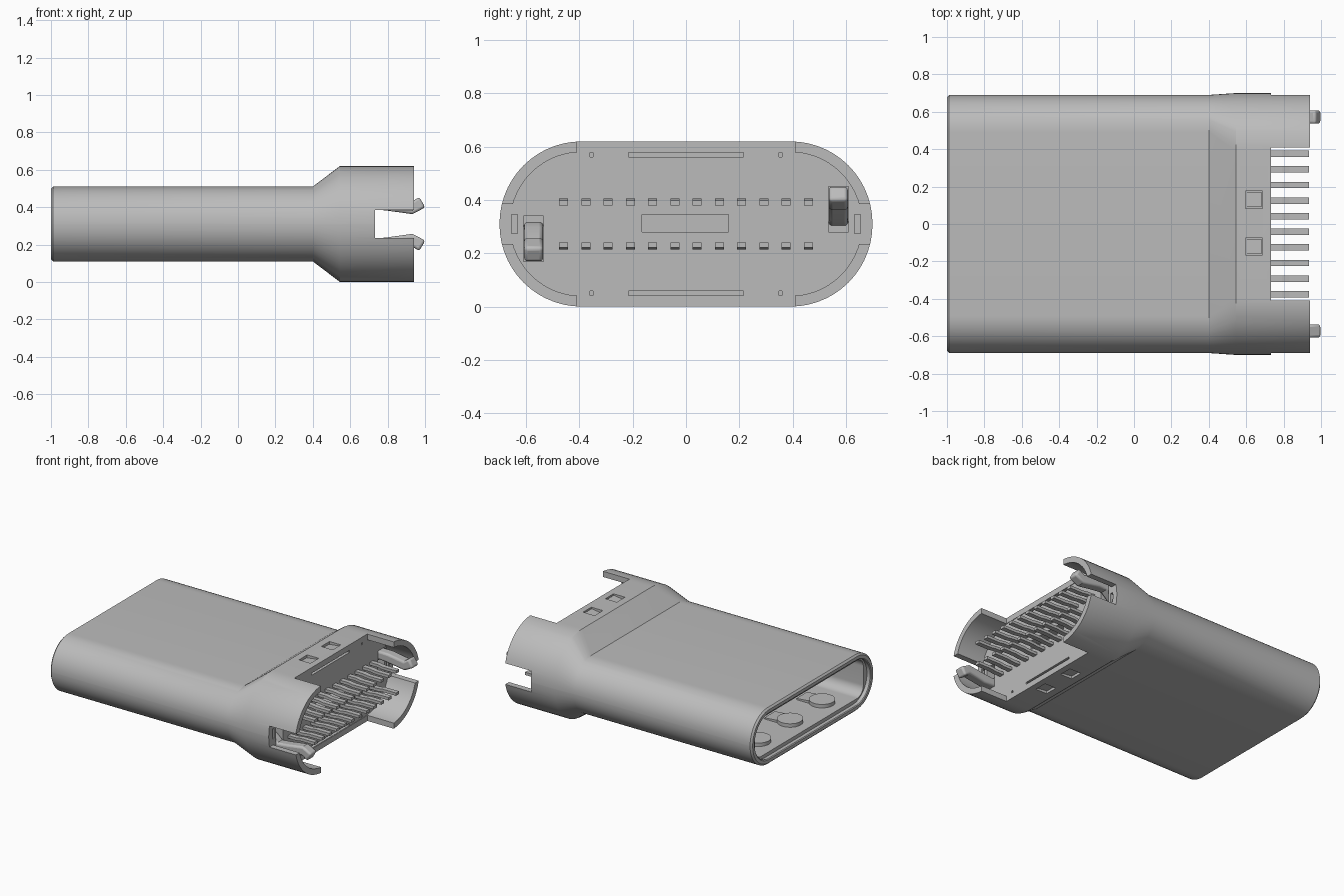
import bpy, bmesh, math
from mathutils import Vector

old = bpy.data.objects.get("Cube")
if old:
    bpy.data.objects.remove(old, do_unlink=True)

ZC = 0.31  # height of the long axis

metal = bpy.data.materials.new("satin_grey")
metal.use_nodes = True
GREY = (0.5, 0.5, 0.5, 1)
metal.diffuse_color = GREY
metal.node_tree.nodes["Principled BSDF"].inputs["Base Color"].default_value = GREY


def make(name, bm):
    bmesh.ops.recalc_face_normals(bm, faces=bm.faces)
    mesh = bpy.data.meshes.new(name)
    bm.to_mesh(mesh)
    bm.free()
    obj = bpy.data.objects.new(name, mesh)
    bpy.context.collection.objects.link(obj)
    mesh.materials.append(metal)
    return obj


def activate(obj):
    bpy.ops.object.select_all(action='DESELECT')
    obj.select_set(True)
    bpy.context.view_layer.objects.active = obj


def smooth(obj, angle=25):
    activate(obj)
    bpy.ops.object.shade_smooth_by_angle(angle=math.radians(angle))


def loft(name, rings, n=14):
    """Skin rounded-rectangle rings given as (x, half width, half height, radius)."""
    bm = bmesh.new()
    loops = []
    for x, hw, hh, r in rings:
        loop = []
        for q, (sy, sz) in enumerate([(1, 1), (-1, 1), (-1, -1), (1, -1)]):
            for i in range(n + 1):
                a = math.pi / 2 * (q + i / n)
                loop.append(bm.verts.new((x, sy * (hw - r) + r * math.cos(a),
                                          ZC + sz * (hh - r) + r * math.sin(a))))
        loops.append(loop)
    for a, b in zip(loops, loops[1:]):
        for i in range(len(a)):
            j = (i + 1) % len(a)
            bm.faces.new((a[i], a[j], b[j], b[i]))
    bm.faces.new(loops[0])
    bm.faces.new(loops[-1])
    return make(name, bm)


def box(name, x, y, z):
    bm = bmesh.new()
    bmesh.ops.create_cube(bm, size=1)
    for v in bm.verts:
        v.co = [(a + b) / 2 + c * (b - a) for (a, b), c in zip((x, y, z), v.co)]
    return make(name, bm)


def strip(bm, path, y, width, thick):
    """Bent flat bar following (x, z) points."""
    pts = [Vector(p) for p in path]
    rows = []
    for i, p in enumerate(pts):
        d = (pts[min(i + 1, len(pts) - 1)] - pts[max(i - 1, 0)]).normalized()
        nrm = Vector((-d.y, d.x)) * thick / 2
        rows.append([bm.verts.new((q.x, y + s * width / 2, q.y))
                     for q, s in ((p + nrm, -1), (p + nrm, 1), (p - nrm, 1), (p - nrm, -1))])
    for a, b in zip(rows, rows[1:]):
        for i in range(4):
            j = (i + 1) % 4
            bm.faces.new((a[i], a[j], b[j], b[i]))
    bm.faces.new(rows[0])
    bm.faces.new(rows[-1])


def flip(z):
    return 2 * ZC - z


# Shell: from the cavity floor, out of the mouth, along the outside, into the rear cup
shell = loft("shell", [
    (0.10, 0.61, 0.135, 0.07),
    (-0.97, 0.61, 0.135, 0.07),
    (-0.97, 0.65, 0.16, 0.158),
    (-0.995, 0.65, 0.16, 0.158),
    (-1.00, 0.656, 0.166, 0.164),
    (-1.00, 0.678, 0.188, 0.186),
    (-0.988, 0.69, 0.20, 0.198),
    (0.40, 0.69, 0.20, 0.198),
    (0.545, 0.70, 0.31, 0.308),
    (0.94, 0.70, 0.31, 0.308),
    (0.94, 0.66, 0.27, 0.268),
    (0.728, 0.66, 0.27, 0.268),
])

# Cutters: rear notches, pockets, windows and slots
cuts = [
    ((0.732, 1.1), (-0.41, 0.41), (-0.2, 0.9)),
    ((0.732, 1.1), (-0.8, 0.8), (0.235, 0.385)),
    ((0.62, 0.80), (-0.165, 0.16), (0.28, 0.345)),
    ((0.60, 0.80), (0.535, 0.61), (0.28, 0.45)),
    ((0.60, 0.80), (-0.61, -0.535), (flip(0.45), flip(0.28))),
]
for s in (1, -1):
    cuts.append(((0.66, 0.80), sorted((s * 0.632, s * 0.655)), (0.275, 0.345)))
    for y in (-0.12, 0.13):
        cuts.append(((0.597, 0.687), (y - 0.046, y + 0.046),
                     sorted((ZC + s * 0.285, ZC + s * 0.35))))
    for y, w in ((0, 0.215), (0.355, 0.006), (-0.355, 0.006)):
        cuts.append(((0.69, 0.80), (y - w, y + w), sorted((ZC + s * 0.252, ZC + s * 0.268))))
for c in cuts:
    cutter = box("cutter", *c)
    cutter.hide_render = True
    mod = shell.modifiers.new("cut", 'BOOLEAN')
    mod.operation = 'DIFFERENCE'
    mod.solver = 'EXACT'
    mod.object = cutter
    activate(shell)
    bpy.ops.object.modifier_apply(modifier=mod.name)
    bpy.data.objects.remove(cutter, do_unlink=True)
smooth(shell)

# Sloping tongues in the square windows
for s, side in ((1, "top"), (-1, "bottom")):
    bm = bmesh.new()
    for y in (-0.12, 0.13):
        strip(bm, [(0.59, ZC + s * 0.285), (0.682, ZC + s * 0.297)], y, 0.08, 0.012)
    make(side + "_window_tongues", bm)

# Two rows of solder pins
for s, side in ((1, "upper"), (-1, "lower")):
    bm = bmesh.new()
    path = [(x, ZC + s * h) for x, h in ((0.70, 0.085), (0.79, 0.085), (0.83, 0.079), (0.935, 0.079))]
    for i in range(12):
        strip(bm, path, (i - 5.5) * 0.0835, 0.034, 0.02)
    make(side + "_pins", bm)

# Latch arms with kinked tips, one turned half round from the other
for s, side in ((1, "left"), (-1, "right")):
    bm = bmesh.new()
    path = [(x, ZC + s * h) for x, h in
            ((0.58, 0.02), (0.64, 0.04), (0.72, 0.108), (0.80, 0.104), (0.93, 0.085), (0.985, 0.117))]
    strip(bm, path, s * 0.572, 0.072, 0.065)
    arm = make(side + "_latch_arm", bm)
    bev = arm.modifiers.new("round", 'BEVEL')
    bev.width, bev.segments = 0.014, 3
    bev.limit_method, bev.angle_limit = 'ANGLE', math.radians(60)
    smooth(arm, 35)

# Ground spring bumps inside the mouth, with their flat tabs
for s, side in ((1, "upper"), (-1, "lower")):
    bm = bmesh.new()
    for y in (-0.36, 0, 0.36):
        res = bmesh.ops.create_cone(bm, cap_ends=True, segments=24, radius1=0.085,
                                    radius2=0.085, depth=0.03)
        bmesh.ops.translate(bm, verts=res["verts"], vec=(-0.82, y, ZC + s * 0.125))
        strip(bm, [(-0.82, ZC + s * 0.122), (-0.66, ZC + s * 0.136)], y, 0.12, 0.02)
    smooth(make(side + "_ground_springs", bm))
